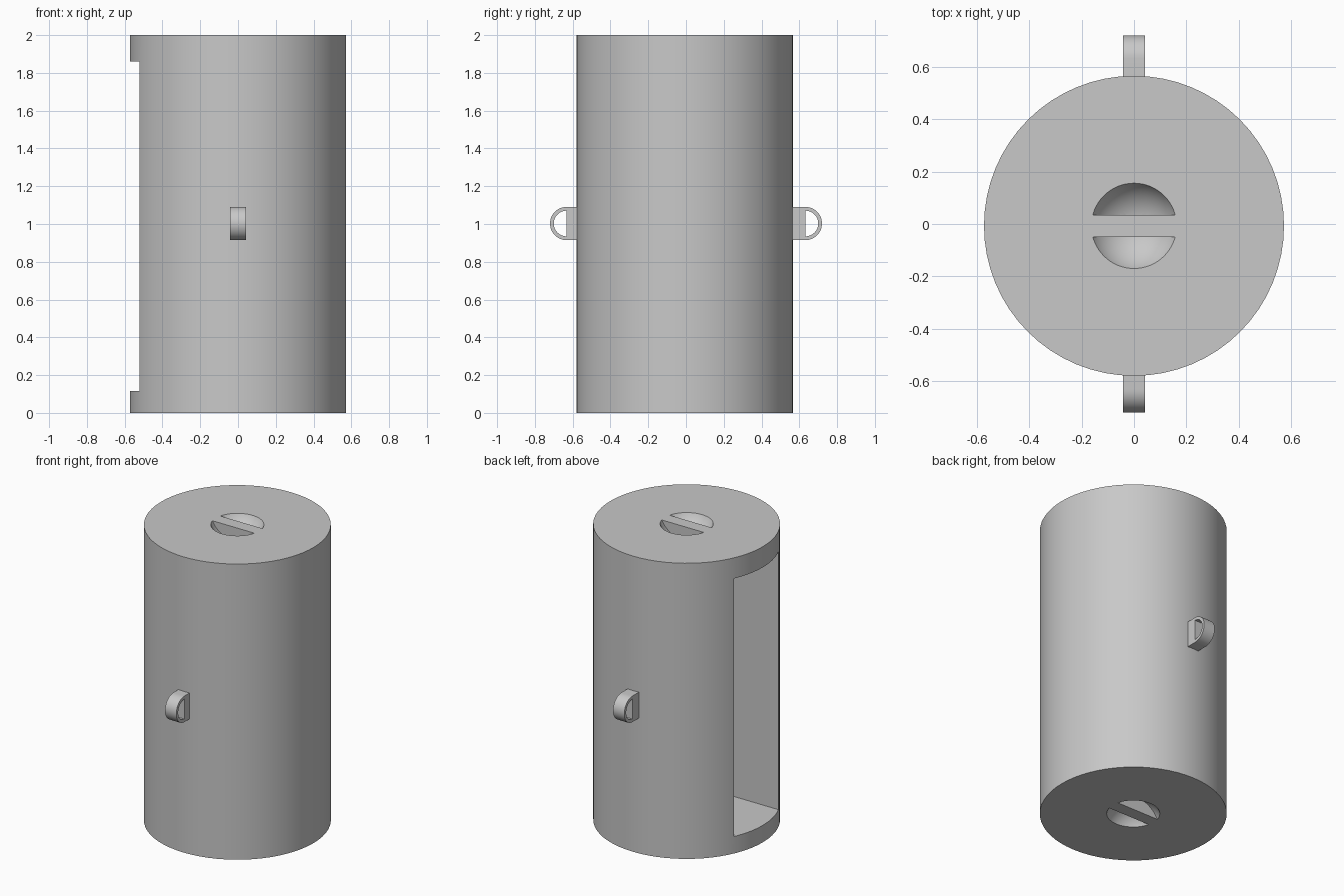
import bpy, bmesh, math
from mathutils import Matrix, Vector

cube = bpy.data.objects.get("Cube")
if cube:
    bpy.data.objects.remove(cube, do_unlink=True)

RADIUS, HEIGHT, MID_Y = 0.573, 2.0, -0.007
grey = bpy.data.materials.new("plain grey")
grey.use_nodes = True
grey.diffuse_color = (0.58, 0.58, 0.58, 1)
grey.node_tree.nodes["Principled BSDF"].inputs["Base Color"].default_value = grey.diffuse_color


def make_object(name, bm):
    bmesh.ops.recalc_face_normals(bm, faces=bm.faces)
    mesh = bpy.data.meshes.new(name)
    bm.to_mesh(mesh)
    bm.free()
    mesh.materials.append(grey)
    obj = bpy.data.objects.new(name, mesh)
    bpy.context.collection.objects.link(obj)
    return obj


def activate(obj):
    bpy.ops.object.select_all(action='DESELECT')
    obj.select_set(True)
    bpy.context.view_layer.objects.active = obj


def cut(obj, cutter):
    cutter.hide_render = True
    mod = obj.modifiers.new("cut", 'BOOLEAN')
    mod.operation, mod.solver, mod.object = 'DIFFERENCE', 'EXACT', cutter
    activate(obj)
    bpy.ops.object.modifier_apply(modifier=mod.name)
    bpy.data.objects.remove(cutter, do_unlink=True)


def smooth(obj):
    activate(obj)
    bpy.ops.object.shade_smooth_by_angle(angle=math.radians(30))


def box(name, low, high):
    bm = bmesh.new()
    bmesh.ops.create_cube(bm, size=1)
    low, high = Vector(low), Vector(high)
    bmesh.ops.scale(bm, vec=high - low, verts=bm.verts)
    bmesh.ops.translate(bm, vec=(low + high) / 2, verts=bm.verts)
    return make_object(name, bm)


def d_prism(name, side, flat_y, centre_y, radius, half_width):
    """D-shaped outline in the y-z plane, extruded along x."""
    steps = 24
    angles = [math.pi * (i / steps - 0.5) for i in range(steps + 1)]
    outline = [(centre_y + radius * math.cos(a), radius * math.sin(a)) for a in angles]
    if flat_y < centre_y:
        outline += [(flat_y, radius), (flat_y, -radius)]
    bm = bmesh.new()
    face = bm.faces.new([bm.verts.new((-half_width, side * y, 1.0025 + z)) for y, z in outline])
    new = bmesh.ops.extrude_face_region(bm, geom=[face])["geom"]
    bmesh.ops.translate(bm, vec=(2 * half_width, 0, 0),
                        verts=[v for v in new if isinstance(v, bmesh.types.BMVert)])
    return make_object(name, bm)


def half_dome(side, z):
    """Half of a shallow ball, flat towards the middle bar."""
    bm = bmesh.new()
    bmesh.ops.create_uvsphere(bm, u_segments=64, v_segments=32, radius=0.183)
    bmesh.ops.bisect_plane(bm, geom=bm.verts[:] + bm.edges[:] + bm.faces[:],
                           plane_co=(0, side * 0.042, 0), plane_no=(0, -side, 0),
                           clear_outer=True)
    bmesh.ops.holes_fill(bm, edges=[e for e in bm.edges if e.is_boundary], sides=0)
    bmesh.ops.translate(bm, vec=(0, MID_Y, z), verts=bm.verts)
    return make_object("dome_cutter", bm)


# Cylindrical body
bm = bmesh.new()
bmesh.ops.create_cone(bm, cap_ends=True, segments=64, radius1=RADIUS, radius2=RADIUS,
                      depth=HEIGHT, matrix=Matrix.Translation((0, MID_Y, HEIGHT / 2)))
body = make_object("body", bm)

# Tall compartment open on one side
cut(body, box("compartment_cutter", (-0.8, MID_Y - 0.237, 0.115), (0.24, MID_Y + 0.237, 1.86)))

# Finger recesses with a grip bar on both ends
for z in (-0.083, HEIGHT + 0.083):
    for side in (-1, 1):
        cut(body, half_dome(side, z))
smooth(body)

# Carrying loops at front and back
for side, name in ((-1, "front_loop"), (1, "back_loop")):
    loop = d_prism(name, side, 0.55, 0.632, 0.088, 0.042)
    cut(loop, d_prism("loop_cutter", side, 0.632, 0.632, 0.068, 0.1))
    smooth(loop)
